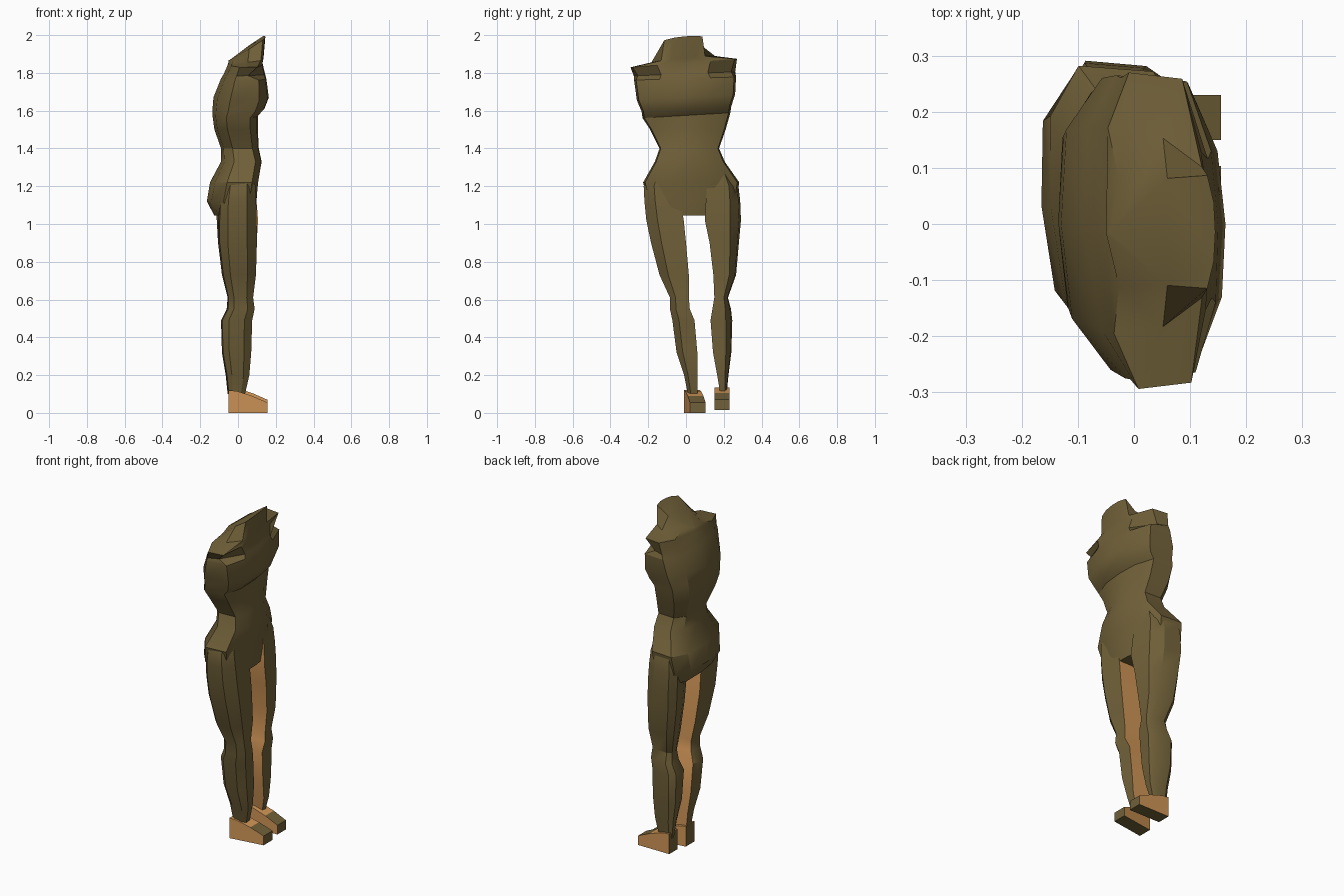
import bpy, bmesh, math
from mathutils import Vector

if "Cube" in bpy.data.objects:
    bpy.data.objects.remove(bpy.data.objects["Cube"])


def material(name, rgb):
    m = bpy.data.materials.new(name)
    m.diffuse_color = (*rgb, 1)
    m.use_nodes = True
    m.node_tree.nodes["Principled BSDF"].inputs["Base Color"].default_value = m.diffuse_color
    return m


OLIVE = material("olive brown", (0.165, 0.119, 0.041))
TAN = material("warm tan", (0.64, 0.305, 0.095))


def finish(bm, name, rule, smooth):
    """Write the mesh, colouring faces with the given rule."""
    bmesh.ops.recalc_face_normals(bm, faces=bm.faces)
    bm.normal_update()
    for f in bm.faces:
        f.material_index = rule(f)
    me = bpy.data.meshes.new(name)
    bm.to_mesh(me)
    bm.free()
    ob = bpy.data.objects.new(name, me)
    bpy.context.collection.objects.link(ob)
    me.materials.append(OLIVE)
    me.materials.append(TAN)
    if smooth:
        bpy.ops.object.select_all(action='DESELECT')
        ob.select_set(True)
        bpy.context.view_layer.objects.active = ob
        bpy.ops.object.shade_smooth_by_angle(angle=math.radians(smooth))
    return ob


def loft(name, rings, rule, smooth):
    """Skin a closed tube through rings of equal point count."""
    bm = bmesh.new()
    vs = [[bm.verts.new(p) for p in r] for r in rings]
    n = len(vs[0])
    for a, b in zip(vs, vs[1:]):
        for i in range(n):
            bm.faces.new((a[i], a[(i + 1) % n], b[(i + 1) % n], b[i]))
    bm.faces.new(vs[0])
    bm.faces.new(vs[-1])
    return finish(bm, name, rule, smooth)


def ring(section, z, x0, x1, y0, y1, twist=0, tilt=0, lean=0):
    """Place a unit section; twist shears x, tilt and lean slope z."""
    cx, cy, rx, ry = (x0 + x1) / 2, (y0 + y1) / 2, (x1 - x0) / 2, (y1 - y0) / 2
    return [Vector((cx + u * rx + twist * v * ry, cy + v * ry,
                    z + tilt * v * ry + lean * u * rx)) for u, v in section]


def both(half):
    """Complete a section from its front, side and back points."""
    return half + [(u, -v) for u, v in half[-2:0:-1]]


# Torso: ten-sided body, shoulder slots under the flaps, wedge-shaped neck
BODY = both([(1, 0), (.93, .5), (.6, .96), (-.45, 1), (-.9, .65), (-1, 0)])
SLOT = both([(1, 0), (.93, .45), (.1, .9), (-.45, .98), (-.9, .65), (-1, 0)])
BASE = both([(1, 0), (.97, .5), (.85, .97), (.1, 1.4), (-.75, .8), (-1, 0)])
NECK = both([(1, 0), (.97, .5), (.85, .95), (.1, .9), (-.75, .25), (-1, 0)])
torso = [
    (BODY, 1.045, -.125, .085, -.17, .25, -.08),
    (BODY, 1.12, -.165, .098, -.20, .265, -.07),
    (BODY, 1.22, -.148, .105, -.227, .282, -.08),
    (BODY, 1.33, -.09, .125, -.165, .205, -.06),
    (BODY, 1.40, -.09, .11, -.14, .175, -.04),
    (BODY, 1.50, -.125, .105, -.19, .21, -.03),
    (BODY, 1.575, -.135, .105, -.23, .235, -.03, .06),
    (BODY, 1.61, -.135, .14, -.235, .24, -.03, .06),
    (BODY, 1.67, -.13, .163, -.26, .26, -.03, .06),
    (BODY, 1.77, -.09, .15, -.275, .265, -.03, .03),
    (SLOT, 1.795, -.075, .143, -.282, .266, -.03, .04),
    (BODY, 1.852, -.05, .13, -.294, .27, -.03, .08),
    (BASE, 1.872, -.05, .135, -.135, .105, 0, .1, .06),
    (NECK, 1.93, -.045, .145, -.12, .092, 0, .1, .66),
]
loft("torso", [ring(*r) for r in torso], lambda f: 0, 30)

# Legs: flat inner side, broad front, bevelled outer corners; v = -1 is outward
LEG_A = [(1, -.4), (.92, 1), (-.85, 1), (-1, .3), (-.92, -.5), (-.5, -1), (.5, -1)]
LEG_B = [(1, -.4), (.92, 1), (-.85, 1), (-1, .3), (-.95, -.5), (-.6, -1), (.45, -.9)]
# z, back, front, outer y, inner y
leg_a = [
    (1.27, -.06, .085, -.19, -.06), (1.20, -.085, .092, -.224, -.04),
    (1.12, -.10, .096, -.22, -.03), (1.02, -.105, .099, -.21, -.012),
    (.90, -.105, .10, -.185, 0), (.73, -.085, .095, -.14, .015),
    (.61, -.055, .08, -.085, .015), (.55, -.058, .088, -.085, .02),
    (.49, -.09, .075, -.072, .045), (.32, -.085, .07, -.05, .06),
    (.20, -.063, .06, -.01, .06), (.09, -.05, .035, .012, .062),
]
leg_b = [
    (1.27, -.075, .07, .24, .12, -.2), (1.20, -.10, .08, .278, .11, -.2),
    (1.12, -.11, .088, .287, .105, -.2), (1.02, -.108, .095, .291, .10, -.2),
    (.90, -.105, .095, .28, .125, -.15), (.73, -.085, .09, .265, .145, -.1),
    (.61, -.055, .08, .222, .15), (.55, -.06, .085, .238, .14),
    (.49, -.09, .075, .245, .13), (.32, -.085, .07, .24, .143),
    (.20, -.065, .06, .225, .165), (.10, -.055, .035, .215, .182),
]


def leg(name, section, table, inward):
    loft(name, [ring(section, *r) for r in table],
         lambda f: int(f.normal.y * inward > .75), 30)


leg("leg_one", LEG_A, leg_a, 1)
leg("leg_two", LEG_B, leg_b, -1)


# Feet: wedge profile; tan sides and instep, olive toe, heel and sole
FOOT = [(-.05, 0), (.155, 0), (.155, .055), (.075, .09), (-.005, .115), (-.05, .12)]


def foot(name, y0, y1, lift, skew):
    rings = [[Vector((x, y + skew * (x - .05), z + lift)) for x, z in FOOT]
             for y in (y0, y1)]

    def rule(f):
        c = f.calc_center_median()
        side = abs(f.normal.y) > .8
        instep = f.normal.z > .5 and c.x < .06
        return int(side or instep)
    loft(name, rings, rule, 0)


foot("foot_one", .005, .088, 0, .15)
foot("foot_two", .15, .23, .015, 0)
